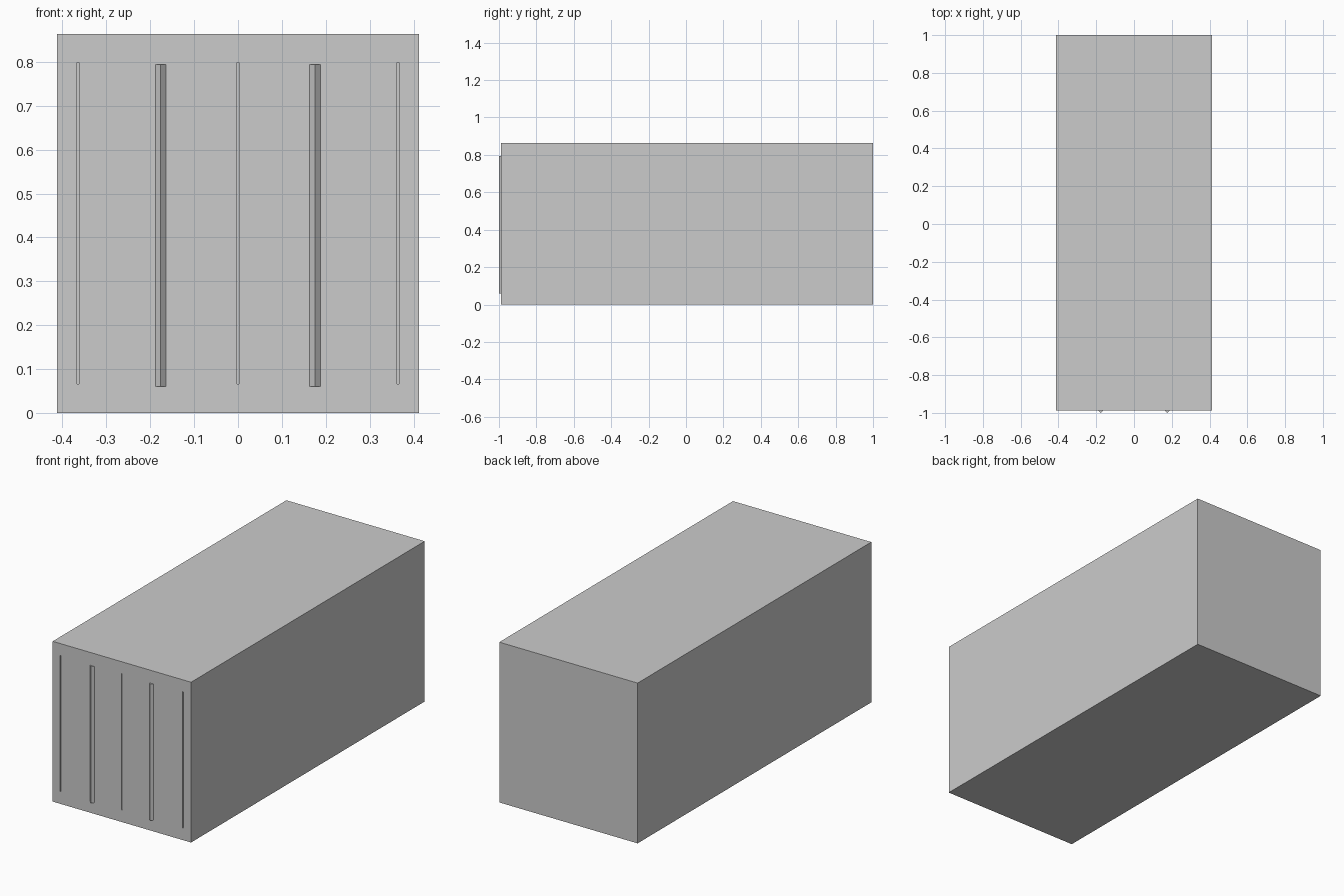
import bpy
import math

if "Cube" in bpy.data.objects:
    bpy.data.objects.remove(bpy.data.objects["Cube"])

HALF_W, HEIGHT = 0.412, 0.863
FRONT, BACK = -0.988, 1.0


def box(name, x0, x1, y0, y1, z0, z1):
    bpy.ops.mesh.primitive_cube_add(
        size=1, location=((x0 + x1) / 2, (y0 + y1) / 2, (z0 + z1) / 2))
    ob = bpy.context.object
    ob.name = name
    ob.scale = (x1 - x0, y1 - y0, z1 - z0)
    bpy.ops.object.transform_apply(location=False, rotation=False, scale=True)
    return ob


# main container body
body = box("container_body", -HALF_W, HALF_W, FRONT, BACK, 0, HEIGHT)

# narrow door seams cut into the front face
for i, x in enumerate((-0.365, 0, 0.365)):
    cutter = box(f"seam_cutter_{i}", x - 0.0025, x + 0.0025,
                 FRONT - 0.01, FRONT + 0.005, 0.066, 0.799)
    cutter.hide_render = True
    cutter.hide_viewport = False
    cut = body.modifiers.new(f"seam_{i}", 'BOOLEAN')
    cut.operation = 'DIFFERENCE'
    cut.solver = 'EXACT'
    cut.object = cutter

# bake the cuts, then remove the cutters
bpy.ops.object.select_all(action='DESELECT')
bpy.context.view_layer.objects.active = body
body.select_set(True)
for mod in list(body.modifiers):
    cutter = mod.object
    bpy.ops.object.modifier_apply(modifier=mod.name)
    bpy.data.objects.remove(cutter)

# four-sided lock bars, half sunk into the doors with a ridge facing forward
for side, x in (("left", -0.1765), ("right", 0.1755)):
    bpy.ops.mesh.primitive_cylinder_add(
        vertices=4, radius=0.012, depth=0.734, location=(x, FRONT, 0.427))
    bpy.context.object.name = f"lock_bar_{side}"
